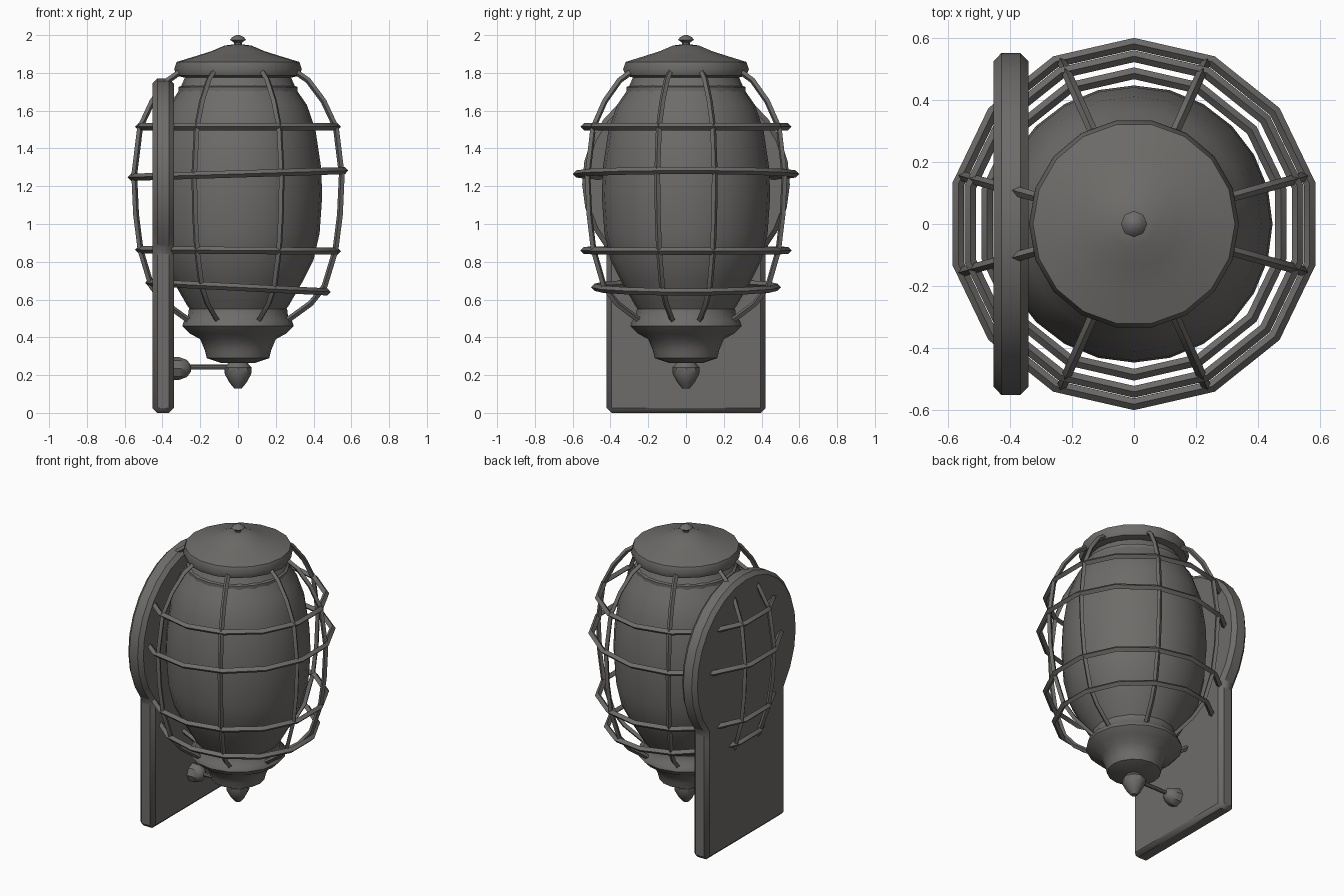
import bpy, bmesh, math
from mathutils import Vector

if "Cube" in bpy.data.objects:
    bpy.data.objects.remove(bpy.data.objects["Cube"])

metal = bpy.data.materials.new("dark_grey_metal")
metal.diffuse_color = (0.155, 0.15, 0.142, 1)
metal.use_nodes = True
metal.node_tree.nodes["Principled BSDF"].inputs["Base Color"].default_value = metal.diffuse_color


def finish(name, bm, angle=40):
    bmesh.ops.recalc_face_normals(bm, faces=bm.faces)
    me = bpy.data.meshes.new(name)
    bm.to_mesh(me)
    bm.free()
    me.materials.append(metal)
    ob = bpy.data.objects.new(name, me)
    bpy.context.collection.objects.link(ob)
    bpy.ops.object.select_all(action='DESELECT')
    ob.select_set(True)
    bpy.context.view_layer.objects.active = ob
    bpy.ops.object.shade_smooth_by_angle(angle=math.radians(angle))
    return ob


def lathe(name, profile, sides, matrix=None):
    """Spin (radius, height) points around z and cap the ends."""
    bm = bmesh.new()
    rings = []
    for r, z in profile:
        rings.append([bm.verts.new((r * math.cos(2 * math.pi * i / sides),
                                    r * math.sin(2 * math.pi * i / sides), z))
                      for i in range(sides)])
    for a, b in zip(rings, rings[1:]):
        for i in range(sides):
            j = (i + 1) % sides
            bm.faces.new((a[i], a[j], b[j], b[i]))
    bm.faces.new(rings[0])
    bm.faces.new(rings[-1])
    ob = finish(name, bm)
    if matrix:
        ob.location, ob.rotation_euler = matrix
    return ob


def tube(name, points, radius, closed=False):
    """Four-sided wire swept along a path."""
    bm = bmesh.new()
    n = len(points)
    rings = []
    for i, p in enumerate(points):
        a = points[(i - 1) % n] if closed or i else p
        b = points[(i + 1) % n] if closed or i < n - 1 else p
        t = (b - a).normalized()
        out = Vector((p.x, p.y, 0)).normalized()
        out = (out - t * out.dot(t)).normalized()
        side = t.cross(out)
        rings.append([bm.verts.new(p + radius * d) for d in (out, side, -out, -side)])
    for i in range(n if closed else n - 1):
        a, b = rings[i], rings[(i + 1) % n]
        for k in range(4):
            m = (k + 1) % 4
            bm.faces.new((a[k], a[m], b[m], b[k]))
    if not closed:
        bm.faces.new(rings[0])
        bm.faces.new(rings[-1])
    return finish(name, bm)


# Wall plate: straight lower part under a round head, bevelled edge
bm = bmesh.new()
start = math.asin(0.355 / 0.55)
outline = [(-0.42, 0), (0.42, 0), (0.42, 0.80)]
steps = 20
for i in range(steps + 1):
    a = -start + (math.pi + 2 * start) * i / steps
    outline.append((0.55 * math.cos(a), 1.22 + 0.55 * math.sin(a)))
outline.append((-0.42, 0.80))
face = bm.faces.new([bm.verts.new((-0.452, y, z)) for y, z in outline])
ext = bmesh.ops.extrude_face_region(bm, geom=[face])
bmesh.ops.translate(bm, vec=(0.112, 0, 0),
                    verts=[v for v in ext["geom"] if isinstance(v, bmesh.types.BMVert)])
plate = finish("wall_plate", bm, 30)
bev = plate.modifiers.new("soft_edge", 'BEVEL')
bev.width = 0.025
bev.segments = 1

# Glass jar
lathe("glass_jar", [(0.22, 0.50), (0.27, 0.57), (0.345, 0.70), (0.40, 0.81), (0.432, 0.95),
                    (0.446, 1.15), (0.44, 1.30), (0.41, 1.50), (0.365, 1.63), (0.31, 1.71),
                    (0.27, 1.80)], 24)
lathe("jar_collar", [(0.28, 1.69), (0.315, 1.70), (0.315, 1.725), (0.28, 1.74), (0.27, 1.82)], 20)

# Roof cap with small finial
lathe("cap", [(0.26, 1.77), (0.325, 1.785), (0.338, 1.82), (0.325, 1.858), (0.22, 1.89),
              (0.14, 1.915), (0.07, 1.945), (0.03, 1.95)], 18)
lathe("cap_finial", [(0.02, 1.94), (0.02, 1.96), (0.042, 1.975), (0.03, 1.99), (0.008, 2.0)], 8)

# Bottom cup with drop finial
lathe("bottom_cup", [(0.09, 0.265), (0.165, 0.29), (0.175, 0.33), (0.20, 0.39), (0.255, 0.42),
                     (0.295, 0.46), (0.285, 0.49), (0.265, 0.51), (0.26, 0.55), (0.22, 0.55)], 16)
lathe("drop_finial", [(0.02, 0.13), (0.045, 0.16), (0.07, 0.205), (0.072, 0.24), (0.05, 0.265),
                      (0.04, 0.28)], 8)

# Brace rod and its boss on the plate, both along x
turn = (0, math.pi / 2, 0)
lathe("brace_rod", [(0.013, -0.30), (0.013, 0.0)], 8, ((0, 0, 0.242), turn))
lathe("brace_boss", [(0.06, -0.36), (0.06, -0.31), (0.045, -0.27), (0.018, -0.25)], 8,
      ((0, 0, 0.235), turn))

# Cage: vertical ribs, mirrored front to back
rib = [(0.24, 0.47), (0.30, 0.51), (0.40, 0.58), (0.475, 0.67), (0.535, 0.86), (0.56, 1.05),
       (0.57, 1.26), (0.538, 1.51), (0.47, 1.65), (0.385, 1.76), (0.31, 1.81)]
for n, deg in enumerate((15.5, 66, 114, 164.5)):
    for s in (-1, 1):
        a = math.radians(deg) * s
        tube(f"cage_rib_{n}_{'front' if s < 0 else 'back'}",
             [Vector((r * math.cos(a), r * math.sin(a), z)) for r, z in rib], 0.016)

# Cage: horizontal hoops, slightly tilted
for n, (r, z, tilt) in enumerate(((0.485, 0.665, -0.025), (0.54, 0.86, -0.004),
                                  (0.58, 1.265, 0.018), (0.54, 1.515, 0.0))):
    pts = []
    for i in range(14):
        a = 2 * math.pi * (i + 0.5) / 14
        pts.append(Vector((r * math.cos(a), r * math.sin(a), z + tilt * math.cos(a))))
    tube(f"cage_hoop_{n}", pts, 0.019, closed=True)
